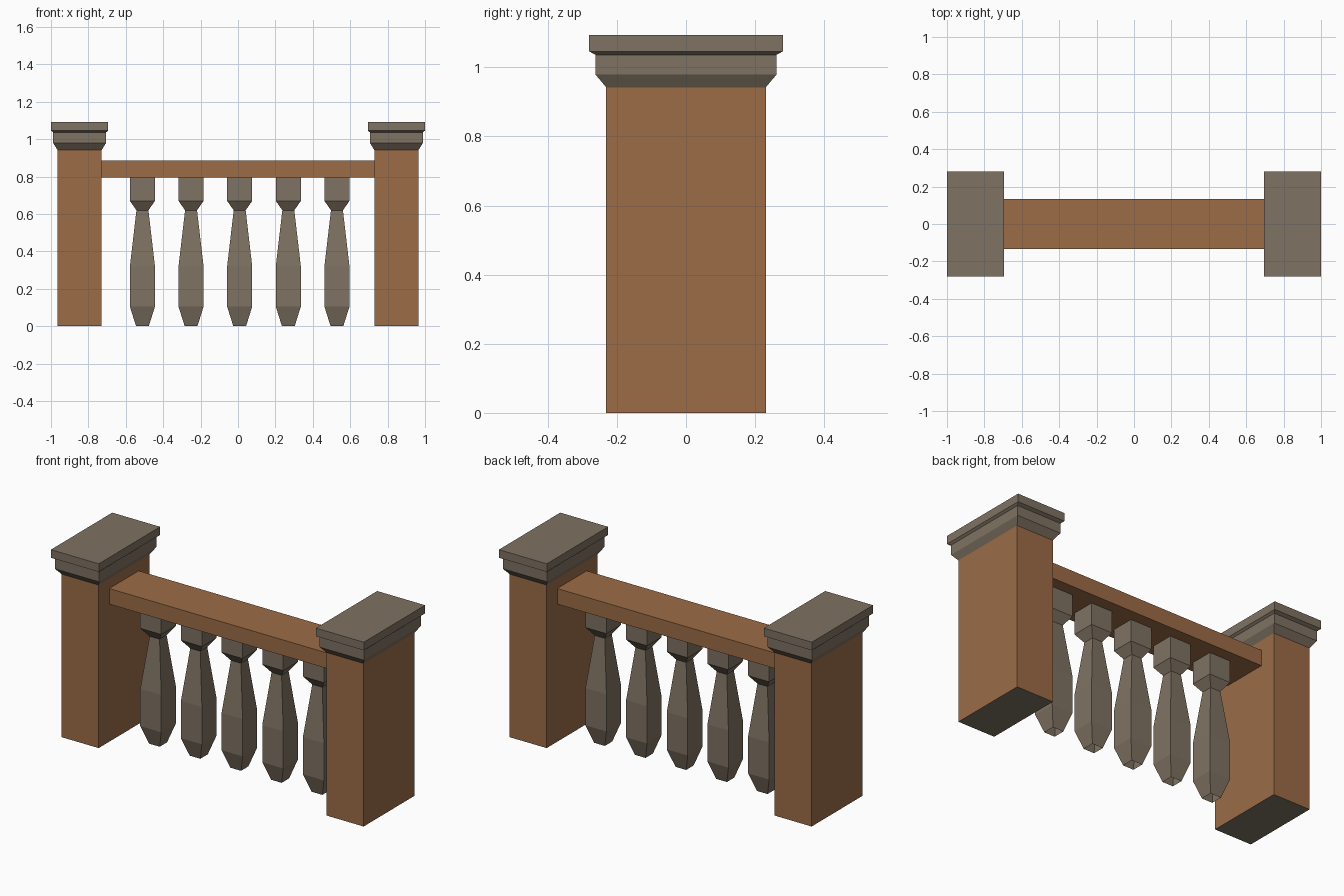
import bpy, bmesh

if "Cube" in bpy.data.objects:
    bpy.data.objects.remove(bpy.data.objects["Cube"])


def material(name, color):
    m = bpy.data.materials.new(name)
    m.diffuse_color = (*color, 1)
    m.use_nodes = True
    m.node_tree.nodes["Principled BSDF"].inputs["Base Color"].default_value = m.diffuse_color
    return m


wood = material("wood", (0.33, 0.15, 0.062))
stone = material("stone", (0.21, 0.168, 0.122))


def loft(name, x, sections, mats, cap_bottom=True, cap_top=True):
    """Stack rectangular sections (half x, half y, z) into one flat-faced body."""
    bm = bmesh.new()
    rings = [[bm.verts.new((sx * hx, sy * hy, z))
              for sx, sy in ((-1, -1), (1, -1), (1, 1), (-1, 1))]
             for hx, hy, z in sections]
    for a, b in zip(rings, rings[1:]):
        for i in range(4):
            j = (i + 1) % 4
            bm.faces.new((a[i], a[j], b[j], b[i]))
    if cap_bottom:
        bottom = bm.faces.new(rings[0][::-1])
        bottom.material_index = len(mats) - 1
    if cap_top:
        bm.faces.new(rings[-1])
    me = bpy.data.meshes.new(name)
    bm.to_mesh(me)
    bm.free()
    for m in mats:
        me.materials.append(m)
    ob = bpy.data.objects.new(name, me)
    ob.location.x = x
    bpy.context.collection.objects.link(ob)
    return ob


# end posts (stone underside) with moulded caps
for side, x in (("left", -0.847), ("right", 0.847)):
    loft(side + "_post", x, [(0.118, 0.231, 0), (0.118, 0.231, 0.942)],
         [wood, stone], cap_top=False)
    loft(side + "_post_cap", x,
         [(0.118, 0.231, 0.942), (0.141, 0.262, 0.979), (0.141, 0.262, 1.036),
          (0.153, 0.28, 1.046), (0.153, 0.28, 1.093)], [stone], cap_bottom=False)

# handrail between the posts
loft("handrail", 0, [(0.73, 0.134, 0.795), (0.73, 0.134, 0.885)], [wood])

# row of square balusters, open at both ends
profile = [(0.034, 0), (0.067, 0.105), (0.067, 0.32),
           (0.032, 0.62), (0.067, 0.67), (0.067, 0.795)]
for i in range(5):
    loft(f"baluster_{i + 1}", -0.511 + 0.26 * i, [(r, r, z) for r, z in profile],
         [stone], cap_bottom=False, cap_top=False)
